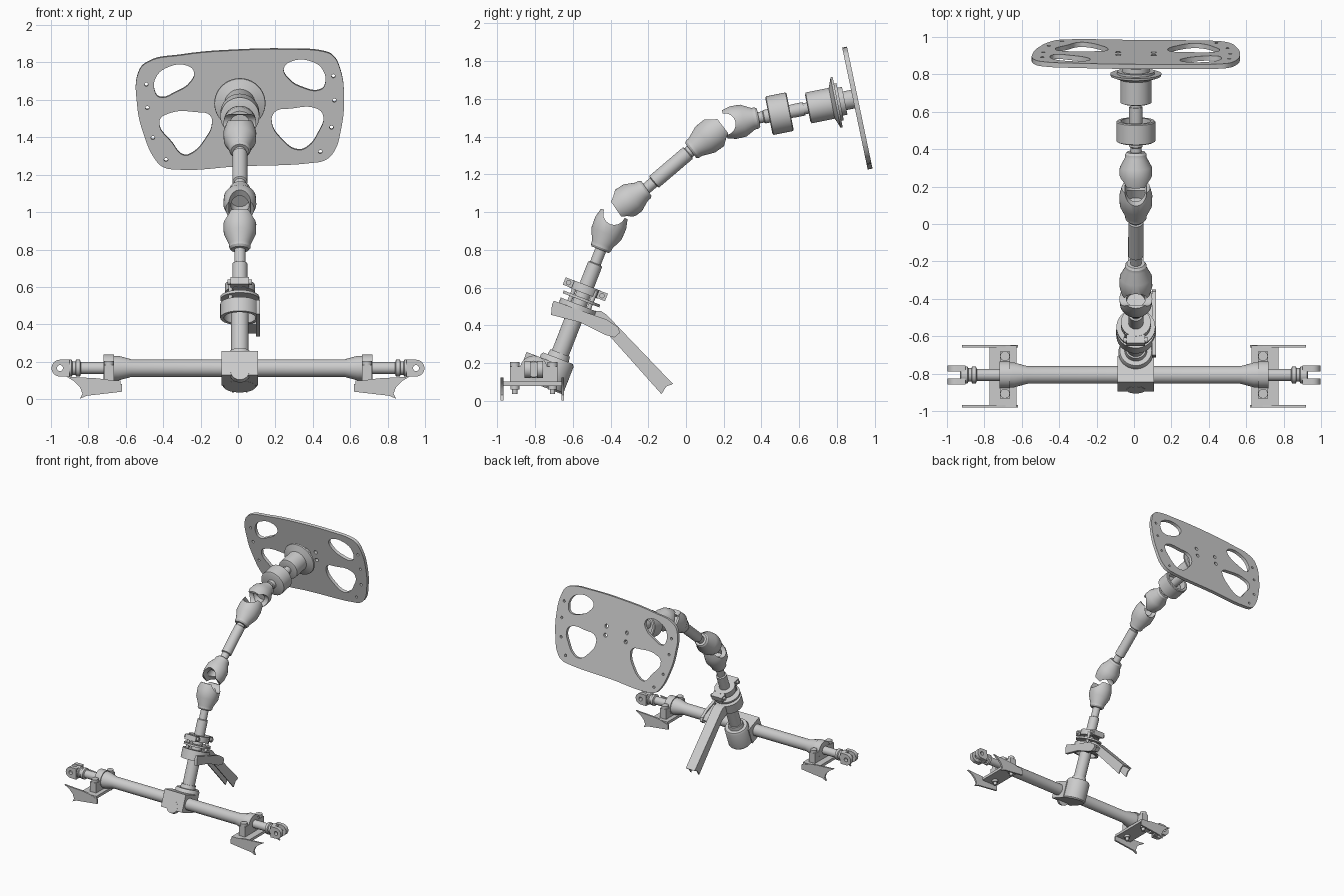
import bpy, bmesh, math
from mathutils import Vector, Matrix

if "Cube" in bpy.data.objects:
    bpy.data.objects.remove(bpy.data.objects["Cube"])

X0 = 0.01                                   # column sits slightly off centre
D1 = Vector((0, .364, .931)).normalized()   # lower column
D2 = Vector((0, .80, .60))                  # middle shaft
D3 = Vector((0, .981, .195)).normalized()   # upper shaft
TILT = -math.atan2(.364, .931)
RY, RZ = -.807, .166                        # rack axis


def add(name, bm):
    bmesh.ops.remove_doubles(bm, verts=bm.verts, dist=1e-5)
    bmesh.ops.recalc_face_normals(bm, faces=bm.faces)
    me = bpy.data.meshes.new(name)
    bm.to_mesh(me)
    bm.free()
    ob = bpy.data.objects.new(name, me)
    bpy.context.collection.objects.link(ob)
    return ob


def lathe(name, prof, origin, axis, closed=False, n=40):
    """Spin (distance, radius) points round an axis; closed makes a ring."""
    q = Vector(axis).to_track_quat('Z', 'Y')
    o = Vector(origin)
    if not closed:
        prof = [(prof[0][0], 0)] + list(prof) + [(prof[-1][0], 0)]
    bm = bmesh.new()
    rings = [[bm.verts.new(o + q @ Vector((r * math.cos(2 * math.pi * i / n),
              r * math.sin(2 * math.pi * i / n), t))) for i in range(n)] for t, r in prof]
    for k in range(len(rings) if closed else len(rings) - 1):
        a, b = rings[k], rings[(k + 1) % len(rings)]
        for i in range(n):
            j = (i + 1) % n
            bm.faces.new((a[i], a[j], b[j], b[i]))
    return add(name, bm)


def ring(name, t0, t1, ri, ro, origin, axis):
    return lathe(name, [(t0, ri), (t0, ro), (t1, ro), (t1, ri)], origin, axis, True)


def box(name, c, size, tilt=0):
    bm = bmesh.new()
    m = Matrix.Translation(c) @ Matrix.Rotation(tilt, 4, 'X') @ Matrix.Diagonal((*size, 1))
    bmesh.ops.create_cube(bm, size=1, matrix=m)
    return add(name, bm)


def prism(name, pts, place, d0, d1):
    bm = bmesh.new()
    a, b = [[bm.verts.new(place(u, v, d)) for u, v in pts] for d in (d0, d1)]
    bm.faces.new(a)
    bm.faces.new(b)
    for i in range(len(a)):
        j = (i + 1) % len(a)
        bm.faces.new((a[i], a[j], b[j], b[i]))
    return add(name, bm)


def cut(ob, cutter):
    mod = ob.modifiers.new("cut", 'BOOLEAN')
    mod.operation, mod.solver, mod.object = 'DIFFERENCE', 'EXACT', cutter
    bpy.context.view_layer.update()
    me = bpy.data.meshes.new_from_object(ob.evaluated_get(bpy.context.evaluated_depsgraph_get()))
    ob.modifiers.clear()
    ob.data = me
    bpy.data.objects.remove(cutter)


def yoke(name, base, tip, slot):
    """Hollow tapered joint cup with a round slot across its open end."""
    b, e = Vector(base), Vector(tip)
    L = (e - b).length
    y = lathe(name, [(0, .048), (.012, .057), (.03, .058), (.45 * L, .086), (.75 * L, .088),
                     (L, .076), (L, .05), (.5 * L, .05)], b, e - b)
    s = Vector(slot)
    cut(y, lathe("slot_cutter", [(-.3, .058), (.3, .058)], e, s))


def on(p, d, y):                            # point of a shaft line at given y
    return Vector(p) + d * ((y - p[1]) / d.y)


# Universal joints
A, B = (X0, -.455, .80), (X0, -.38, .99)
C, Dp = (X0, -.37, 1.015), (X0, -.21, 1.125)
E, F = (X0, .025, 1.325), (X0, .195, 1.455)
G, H = (X0, .205, 1.465), (X0, .385, 1.50)
yoke("lower_joint_bottom_yoke", A, B, (1, 0, 0))
yoke("lower_joint_top_yoke", Dp, C, (0, -.6, .8))
yoke("upper_joint_bottom_yoke", E, F, (0, -.6, .8))
yoke("upper_joint_top_yoke", H, G, (1, 0, 0))

# Lower column and middle shaft
P1 = Vector((X0, -.70, .165))
lathe("lower_column", [(0, .047), (.33, .047), (.34, .04), (.60, .04), (.605, .03), (.70, .03)], P1, D1)
sh = Vector(E) - Vector(Dp)
L = sh.length
lathe("middle_shaft", [(-.03, .03), (.05, .03), (.055, .04), (L - .02, .04), (L - .015, .032),
                       (L + .03, .032)], Dp, sh)

# Upper shaft, coupling and steering hub
P3 = Vector((X0, .38, 1.498))
lathe("upper_shaft", [(-.03, .03), (.03, .03), (.035, .036), (.08, .036), (.08, .03), (.20, .036),
                      (.25, .036), (.25, .03), (.30, .03)], P3, D3)
lathe("coupling_cup", [(.06, .095), (.065, .104), (.17, .104), (.175, .098), (.175, .08), (.12, .08)], P3, D3)
lathe("hub_body", [(.27, .07), (.275, .083), (.40, .083), (.405, .095), (.42, .135), (.432, .137),
                   (.432, .10), (.445, .10), (.445, .075), (.47, .075), (.47, .05), (.52, .05)], P3, D3)

# Steering plate: flat curve with cut-outs, outline read in front view
PC = Vector((X0, .907, 1.555))
V = Vector((0, -.205, .979))
N = Vector((0, -.979, -.205))
outline = [(.505, 1.84), (.545, 1.77), (.567, 1.62), (.55, 1.44), (.51, 1.32), (.465, 1.28), (.40, 1.266),
           (0, 1.247), (-.33, 1.23), (-.40, 1.243), (-.44, 1.28), (-.505, 1.42), (-.54, 1.58),
           (-.532, 1.75), (-.49, 1.80), (-.30, 1.842), (0, 1.868), (.30, 1.872), (.45, 1.862)]
holes = [
    [(-.44, 1.72), (-.38, 1.775), (-.27, 1.785), (-.235, 1.75), (-.26, 1.69), (-.33, 1.645), (-.42, 1.617), (-.445, 1.65)],
    [(.245, 1.77), (.29, 1.81), (.40, 1.805), (.455, 1.76), (.463, 1.68), (.44, 1.656), (.34, 1.67), (.27, 1.715)],
    [(-.42, 1.49), (-.37, 1.53), (-.22, 1.537), (-.15, 1.52), (-.14, 1.47), (-.17, 1.40), (-.25, 1.315), (-.29, 1.307), (-.35, 1.37)],
    [(.18, 1.49), (.20, 1.54), (.28, 1.556), (.42, 1.556), (.455, 1.52), (.425, 1.42), (.37, 1.35), (.32, 1.335), (.24, 1.385)]]
small = [(-.49, 1.685, .01), (-.485, 1.56, .01), (-.455, 1.40, .01), (-.385, 1.283, .01),
         (.51, 1.73, .01), (.515, 1.60, .01), (.50, 1.455, .01), (.44, 1.325, .01),
         (-.085, 1.56, .015), (-.085, 1.63, .015), (.105, 1.565, .015), (.105, 1.635, .015)]
for x, z, r in small:
    holes.append([(x + r * math.cos(k * math.pi / 2), z + r * math.sin(k * math.pi / 2)) for k in range(4)])
cu = bpy.data.curves.new("plate_outline", 'CURVE')
cu.dimensions, cu.fill_mode, cu.extrude, cu.resolution_u = '2D', 'BOTH', .013, 6
for loop in [outline] + holes:
    sp = cu.splines.new('BEZIER')
    sp.bezier_points.add(len(loop) - 1)
    sp.use_cyclic_u = True
    for bp, (x, z) in zip(sp.bezier_points, loop):
        bp.co = (x - X0, (z - PC.z) / V.z, 0)
        bp.handle_left_type = bp.handle_right_type = 'AUTO'
tmp = bpy.data.objects.new("plate_curve", cu)
bpy.context.collection.objects.link(tmp)
bpy.context.view_layer.update()
me = bpy.data.meshes.new_from_object(tmp.evaluated_get(bpy.context.evaluated_depsgraph_get()))
bpy.data.objects.remove(tmp)
plate = bpy.data.objects.new("steering_plate", me)
bpy.context.collection.objects.link(plate)
plate.matrix_world = Matrix.Translation(PC) @ Matrix((Vector((1, 0, 0)), V, N)).transposed().to_4x4()

# Pinion housing
PH = Vector((X0, -.703, .16))
lathe("pinion_housing", [(-.10, .085), (-.09, .093), (.055, .093), (.07, .085), (.07, .06), (.10, .055)], PH, D1)
box("rack_housing_block", (X0, -.80, RZ), (.195, .15, .14), TILT)
lathe("block_cap", [(0, .055), (.03, .05)], (X0, -.86, .14), (0, -.931, .364))

# Column support: ring, side tab and channel arm
PR = on(P1, D1, -.582)
ring("support_ring", -.035, .045, .085, .105, PR, D1)
ring("support_ring_web", .03, .042, .03, .09, PR, D1)
yz = lambda u, v, d: (d, u, v)
prism("support_tab", [(-.71, .51), (-.70, .53), (-.52, .465), (-.42, .43), (-.36, .39), (-.35, .36),
                      (-.38, .335), (-.43, .35), (-.56, .415), (-.715, .455)], yz, .095, .118)
prism("support_tab_bridge", [(-.50, .45), (-.38, .40), (-.36, .37), (-.39, .35), (-.50, .40)], yz, -.03, .118)
arm = [(-.51, .45), (-.48, .477), (-.45, .475), (-.42, .455), (-.07, .09), (-.105, .075), (-.13, .035), (-.42, .36)]
for name, d in (("left", -.032), ("right", .042)):
    prism(f"arm_{name}_wall", arm, yz, d, d + .01)
prism("arm_web", [(-.48, .477), (-.45, .475), (-.42, .455), (-.07, .09), (-.08, .083), (-.425, .44), (-.45, .46)], yz, -.03, .05)

# Upper clamp with lugs and bolts
PK = on(P1, D1, -.54)
ring("clamp_disc", -.045, -.03, .03, .104, PK, D1)
ring("clamp_collar", -.005, .04, .035, .08, PK, D1)
side = Vector((0, .931, -.364))
for s in (-1, 1):
    c = PK + side * (.095 * s) + D1 * .018
    box("clamp_lug", c, (.10, .05, .042), TILT)
    lathe("clamp_bolt", [(-.065, .014), (.065, .014)], c, (1, 0, 0), n=16)
    lathe("clamp_stud", [(-.09, .012), (.03, .012)], PK + side * (.055 * s) + Vector((.05 * s, 0, 0)), D1, n=16)

# Rack tube with flared ends
half = [(0, .047), (.57, .047), (.64, .066), (.715, .066), (.72, .045)]
lathe("rack_tube", [(-t, r) for t, r in half[:0:-1]] + half, (0, RY, RZ), (1, 0, 0))

# Both rack ends, mirrored
for s, tag in ((-1, "left"), (1, "right")):
    lathe(tag + "_tie_rod", [(.70, .032), (.84, .032), (.845, .045), (.865, .045), (.87, .036), (.885, .036),
                             (.89, .046), (.925, .046), (.93, .04)], (0, RY, RZ), (s, 0, 0))
    arc = [(.952 + .045 * math.cos(a * math.pi / 12), RZ + .045 * math.sin(a * math.pi / 12)) for a in range(-6, 7)]
    for k in (-1, 1):
        ear = prism(tag + "_clevis_ear", [(.90, RZ - .045)] + arc + [(.90, RZ + .045)],
                    lambda u, v, d: (s * u, d, v), RY + k * .034 - .016, RY + k * .034 + .016)
        cut(ear, lathe("pin_cutter", [(-.2, .016), (.2, .016)], (s * .952, RY, RZ), (0, 1, 0)))
    # mount: floor plate, two hooked side plates, clamp and bolts
    box(tag + "_mount_floor", (s * .70, -.815, .09), (.145, .33, .022))
    hook = [(.62, .08), (.62, .04), (.81, .018), (.845, .002), (.832, .03), (.845, .065), (.875, .095),
            (.92, .122), (.88, .118), (.76, .112), (.70, .105)]
    for y in (-.982, -.66):
        prism(tag + "_mount_side", hook, lambda u, v, d: (s * u, d, v), y, y + .014)
    box(tag + "_clamp_block", (s * .69, RY, .14), (.055, .25, .085))
    ring(tag + "_clamp_ring", -.028, .028, .06, .073, (s * .69, RY, RZ), (1, 0, 0))
    for y in (-.907, -.707):
        lathe(tag + "_mount_bolt", [(.035, .014), (.06, .014), (.06, .024), (.08, .024), (.08, .016), (.18, .016), (.18, .026),
                                    (.205, .026)], (s * .69, y, 0), (0, 0, 1), n=16)

# Smooth shading with sharp edges kept
for ob in bpy.context.scene.objects:
    ob.select_set(ob.type == 'MESH')
bpy.context.view_layer.objects.active = plate
bpy.ops.object.shade_smooth_by_angle(angle=math.radians(30))
